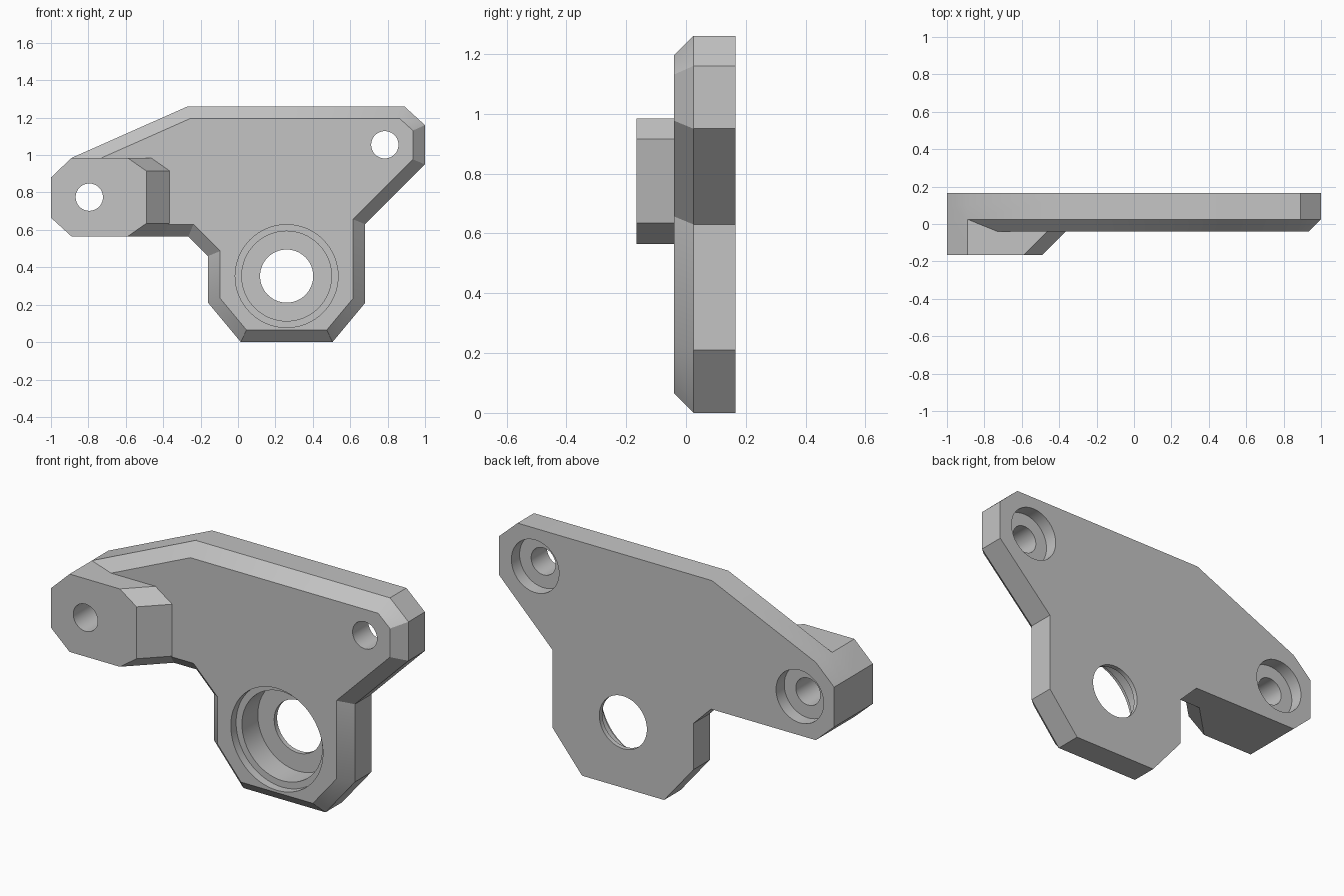
import bpy, bmesh, math

if "Cube" in bpy.data.objects:
    bpy.data.objects.remove(bpy.data.objects["Cube"])

BACK, EDGE, FRONT, BOSS_FRONT = 0.165, 0.025, -0.04, -0.165
CHAMFER = EDGE - FRONT

grey = bpy.data.materials.new("plain grey")
grey.use_nodes = True
colour = (0.55, 0.55, 0.55, 1)
grey.diffuse_color = colour
grey.node_tree.nodes["Principled BSDF"].inputs["Base Color"].default_value = colour


def prism(name, outline, y_back, y_front, chamfer=0.0, shape=None):
    """Extrude an x-z outline along y, with an optional chamfer on the front rim."""
    bm = bmesh.new()
    face = bm.faces.new([bm.verts.new((x, y_back, z)) for x, z in outline])
    ext = bmesh.ops.extrude_face_region(bm, geom=[face])["geom"]
    for v in ext:
        if isinstance(v, bmesh.types.BMVert):
            v.co.y = y_front
    bmesh.ops.recalc_face_normals(bm, faces=bm.faces)
    if chamfer:
        front = [f for f in ext if isinstance(f, bmesh.types.BMFace)]
        bmesh.ops.inset_region(bm, faces=front, thickness=chamfer, use_even_offset=True)
        for v in front[0].verts:
            v.co.y -= chamfer
    if shape:
        for v in bm.verts:
            shape(v.co)
    mesh = bpy.data.meshes.new(name)
    bm.to_mesh(mesh)
    bm.free()
    mesh.materials.append(grey)
    ob = bpy.data.objects.new(name, mesh)
    bpy.context.collection.objects.link(ob)
    return ob


def combine(target, other, operation):
    """Apply a boolean and discard the second object."""
    mod = target.modifiers.new("boolean", 'BOOLEAN')
    mod.operation, mod.solver, mod.object = operation, 'EXACT', other
    bpy.context.view_layer.objects.active = target
    bpy.ops.object.modifier_apply(modifier=mod.name)
    bpy.data.objects.remove(other)


def bore(target, x, z, radius, y0, y1):
    """Cut a round hole between two depths."""
    bpy.ops.mesh.primitive_cylinder_add(
        vertices=64, radius=radius, depth=y1 - y0,
        location=(x, (y0 + y1) / 2, z), rotation=(math.pi / 2, 0, 0))
    cutter = bpy.context.object
    cutter.hide_render = True
    cutter.data.materials.append(grey)
    combine(target, cutter, 'DIFFERENCE')


# Main plate with chamfered front rim
plate = prism("bracket_plate", [
    (-1, 0.88), (-0.89, 0.985), (-0.27, 1.26), (0.89, 1.26), (1, 1.16), (1, 0.95),
    (0.68, 0.63), (0.68, 0.21), (0.505, 0), (0.015, 0), (-0.16, 0.21),
    (-0.16, 0.46), (-0.265, 0.565), (-0.89, 0.565), (-1, 0.665)],
    BACK, EDGE, CHAMFER)


# Raised mounting boss, its inner end sloping down to the plate
def slope(co):
    if co.x > -0.7:
        co.x += co.y - BOSS_FRONT


boss = prism("mounting_boss", [
    (-1, 0.88), (-0.89, 0.985), (-0.59, 0.985), (-0.49, 0.915), (-0.49, 0.635),
    (-0.59, 0.565), (-0.89, 0.565), (-1, 0.665)],
    0.1, BOSS_FRONT, shape=slope)
combine(plate, boss, 'UNION')

# Stepped bearing seat, open to the front
for radius, y0, y1 in [(0.142, -0.3, 0.3), (0.24, -0.3, 0.14), (0.275, -0.3, 0.005)]:
    bore(plate, 0.26, 0.353, radius, y0, y1)

# Screw holes, counterbored from the back
for x, z in [(-0.795, 0.775), (0.785, 1.055)]:
    bore(plate, x, z, 0.073, -0.3, 0.3)
    bore(plate, x, z, 0.142, BACK - 0.07, 0.3)

bpy.ops.object.select_all(action='DESELECT')
plate.select_set(True)
bpy.context.view_layer.objects.active = plate
bpy.ops.object.shade_smooth_by_angle(angle=math.radians(30))
